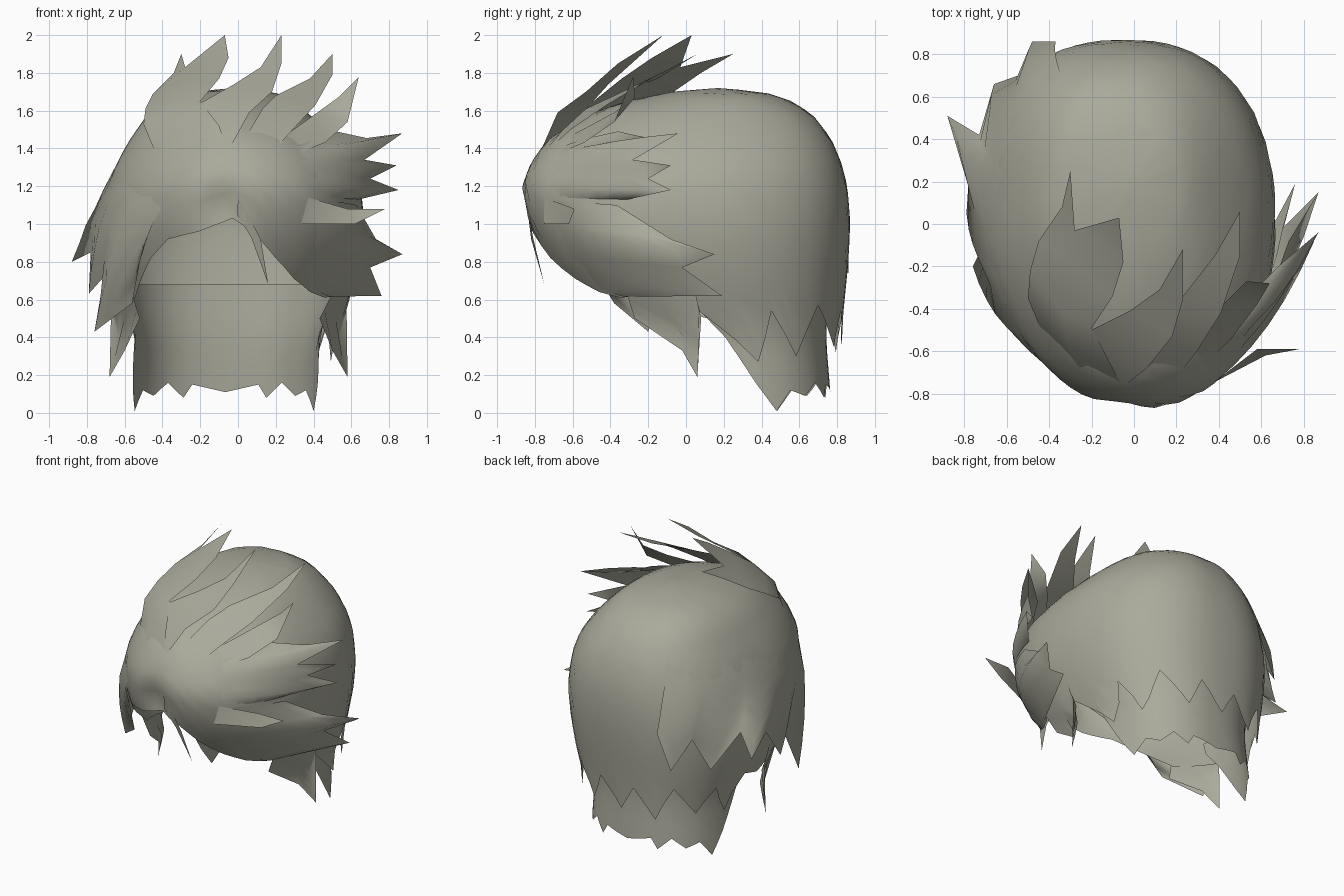
import bpy
import bmesh
from math import sin, cos, atan2, radians, degrees, exp, hypot
from mathutils import Vector

cube = bpy.data.objects.get("Cube")
if cube:
    bpy.data.objects.remove(cube, do_unlink=True)

hair = bpy.data.materials.new("ash_hair")
hair.use_nodes = True
COLOR = (0.40, 0.40, 0.33, 1)
hair.diffuse_color = COLOR
hair.node_tree.nodes["Principled BSDF"].inputs["Base Color"].default_value = COLOR

# Head profile: height, front, back, half width, sideways centre
RINGS = [(0, -.34, .85, .58, -.07), (.4, -.4, .82, .56, -.06), (.6, -.57, .84, .63, -.05),
         (.8, -.74, .86, .68, -.04), (1.0, -.84, .87, .7, -.03), (1.2, -.88, .855, .67, -.02),
         (1.33, -.82, .82, .62, -.02), (1.45, -.73, .77, .54, -.03), (1.58, -.52, .67, .43, -.05),
         (1.65, -.32, .56, .34, -.05), (1.7, -.08, .41, .22, -.03), (1.72, .17, .17, 0, -.02)]


def interpolate(table, value):
    """Piecewise linear lookup of a row in a sorted table."""
    value = max(table[0][0], min(table[-1][0], value))
    for low, high in zip(table, table[1:]):
        if value <= high[0]:
            t = (value - low[0]) / (high[0] - low[0])
            return [a + (b - a) * t for a, b in zip(low, high)]


def ring(z):
    _, front, back, width, side = interpolate(RINGS, z)
    return side, (front + back) / 2, width, (back - front) / 2


def rounding(a):
    """Radius of the unit outline, boxier at the right back, leaner at the right front."""
    n = 2.3
    if sin(a) < 0:
        n = 1.8 if cos(a) > 0 else 2.5
    return (abs(sin(a)) ** n + abs(cos(a)) ** n) ** (-1 / n)


def on_head(angle, z, lift=1.0):
    """Point on the head; angle zero is the front, positive turns to +x."""
    side, middle, width, depth = ring(z)
    a = radians(angle)
    lift -= 0.06 * exp(-((angle + 5) / 10) ** 2 - ((z - 1.12) / 0.12) ** 2)
    lift *= rounding(a)
    return Vector((side + width * sin(a) * lift, middle - depth * cos(a) * lift, z))


def to_head(x, y, z):
    """Angle and lift of a free point relative to the head."""
    side, middle, width, depth = ring(z)
    u, v = (x - side) / width, (middle - y) / depth
    a = atan2(u, v)
    return degrees(a), hypot(u, v) / rounding(a)


def sheet(name, rows):
    """Smooth single-layer surface from rows of points, facing outward."""
    mesh = bpy.data.meshes.new(name)
    bm = bmesh.new()
    grid = [[bm.verts.new(p) for p in row] for row in rows]
    for above, below in zip(grid, grid[1:]):
        for c in range(len(above) - 1):
            bm.faces.new((above[c], above[c + 1], below[c + 1], below[c]))
    bmesh.ops.remove_doubles(bm, verts=bm.verts, dist=0.0005)
    bm.normal_update()
    core = Vector((0, 0.05, 0.9))
    if sum((f.calc_center_median() - core).dot(f.normal) * f.calc_area() for f in bm.faces) < 0:
        bmesh.ops.reverse_faces(bm, faces=bm.faces)
    for face in bm.faces:
        face.smooth = True
    bm.to_mesh(mesh)
    bm.free()
    mesh.materials.append(hair)
    bpy.context.collection.objects.link(bpy.data.objects.new(name, mesh))


def shell(name, angles, top, hem, lift, count, power):
    rows = []
    for r in range(count + 1):
        s = (r / count) ** power
        rows.append([on_head(a, top + (hem(a) - top) * s, lift) for a in angles])
    sheet(name, rows)


def panel(name, strands, steps=6):
    """Layer hugging the head; each strand runs from (angle, z) to a free tip."""
    rows = []
    for r in range(steps + 1):
        t = r / steps
        row = []
        for (angle, z), tip in strands:
            end, lift = to_head(*tip)
            lift = max(lift, 1.015)
            row.append(on_head(angle + (end - angle) * t, z + (tip[2] - z) * t,
                               0.995 + 0.02 * t + (lift - 1.015) * t * t))
        rows.append(row)
    sheet(name, rows)


def lock(name, upper, lower, tip):
    """Pointed blade between two edges."""
    sheet(name, list(zip(upper, lower)) + [(tip, tip)])


# Main cap with face opening and jagged hem
CAP_HEM = [(-180, .35), (-170, .52), (-155, .32), (-145, .55), (-130, .36), (-120, .52),
           (-110, .33), (-100, .55), (-85, .5), (-70, .55), (-55, .6), (-40, .82),
           (-30, .92), (-15, .96), (0, 1.03), (10, .95), (20, .82), (30, .71), (40, .64),
           (50, .61), (70, .63), (80, .57), (90, .44), (105, .27), (115, .54), (125, .3),
           (140, .57), (155, .35), (165, .54), (180, .35)]
shell("cap", range(-180, 181, 5), 1.72,
      lambda a: interpolate(CAP_HEM, a)[1], 1.0, 16, 1.8)

# Nape layer under the back hem
NAPE_HEM = [(0, .11), (20, .15), (25, .08), (35, .16), (45, .09), (55, .12),
            (65, .01), (75, .15), (95, .48), (100, .58)]
shell("nape", range(80, 281, 5), 0.68,
      lambda a: interpolate(NAPE_HEM, abs(a - 180))[1], 0.87, 5, 1)

# Swept side fringe on the left
panel("left_fringe_upper", [
    ((30, 1.4), (.52, -.36, 1.49)), ((31, 1.38), (.68, -.2, 1.455)),
    ((32, 1.36), (.87, -.04, 1.48)), ((33, 1.33), (.67, -.28, 1.34)),
    ((34, 1.29), (.84, -.08, 1.31)), ((35, 1.25), (.7, -.2, 1.24)),
    ((36, 1.2), (.85, -.08, 1.18)), ((38, 1.14), (.62, -.3, 1.13))])
panel("left_fringe_lower", [
    ((30, 1.14), (.6, -.35, 1.1)), ((30, 1.02), (.73, -.08, .92)),
    ((30, .92), (.87, .15, .84)), ((31, .84), (.7, -.02, .77)),
    ((34, .76), (.76, .19, .62)), ((40, .66), (.47, -.32, .615))])

# Broad layer wrapping the right side to the back
panel("right_side_layer", [
    ((-32, 1.15), (-.5, -.5, .85)), ((-42, 1.25), (-.56, -.38, .58)),
    ((-52, 1.28), (-.76, -.2, .43)), ((-62, 1.3), (-.71, -.1, .72)),
    ((-72, 1.32), (-.79, .05, .63)), ((-82, 1.34), (-.78, .2, .85)),
    ((-95, 1.38), (-.88, .51, .8)), ((-105, 1.42), (-.73, .42, .92)),
    ((-115, 1.46), (-.66, .66, .72)), ((-125, 1.5), (-.54, .7, .92)),
    ((-135, 1.52), (-.48, .86, .74)), ((-146, 1.55), (-.37, .86, .98))])

# Sideburn spikes on both sides
for side, name in ((1, "left_sideburn"), (-1, "right_sideburn")):
    tips = [(.47, -.26, .5), (.55, -.02, .33), (.63, .06, .19), (.61, .08, .5)]
    panel(name, [((side * (60 + 9 * i), .8), (side * x - .05, y, z))
                 for i, (x, y, z) in enumerate(tips)])

# Raised forelocks growing out of the front
notch = (-.28, -.03, 1.83)
sheet("forelock_double", [
    [on_head(-48, 1.38, .99), on_head(-22, 1.36, .99), on_head(-2, 1.36, .99)],
    [(-.5, -.35, 1.53), (-.31, -.57, 1.52), (-.1, -.68, 1.52)],
    [(-.49, -.22, 1.61), (-.33, -.42, 1.64), (-.2, -.49, 1.65)],
    [(-.45, -.08, 1.69), (-.28, -.2, 1.76), (-.1, -.34, 1.77)],
    [(-.34, .08, 1.8), notch, (-.05, -.18, 1.88)],
    [(-.3, .25, 1.9), notch, (-.07, .03, 2.0)]])
lock("forelock_middle",
     [on_head(-14, 1.4, .99), (-.2, -.5, 1.64), (-.02, -.41, 1.74), (.12, -.31, 1.83)],
     [on_head(-3, 1.38, .99), (.06, -.68, 1.59), (.18, -.53, 1.7), (.23, -.36, 1.85)],
     (.23, -.12, 2.0))
lock("forelock_left",
     [on_head(3, 1.4, .99), (.13, -.53, 1.61), (.2, -.38, 1.68), (.38, -.15, 1.77)],
     [on_head(18, 1.36, .99), (.29, -.61, 1.5), (.41, -.42, 1.63), (.5, -.15, 1.79)],
     (.5, .06, 1.9))
lock("forelock_outer",
     [on_head(18, 1.4, .99), (.42, -.38, 1.59), (.53, -.27, 1.67)],
     [on_head(30, 1.36, .99), (.46, -.54, 1.43), (.58, -.38, 1.54)],
     (.64, -.28, 1.78))

# Small loose strands
lock("temple_strand",
     [on_head(34, 1.14), (.58, -.59, 1.08)],
     [on_head(30, 1.0), (.62, -.62, 1.0)],
     (.78, -.59, 1.08))
lock("brow_strand",
     [on_head(2, 1.15, 1.01), (.12, -.82, .92)],
     [on_head(2, 1.05, 1.01), (.07, -.81, .93)],
     (.16, -.75, .68))
